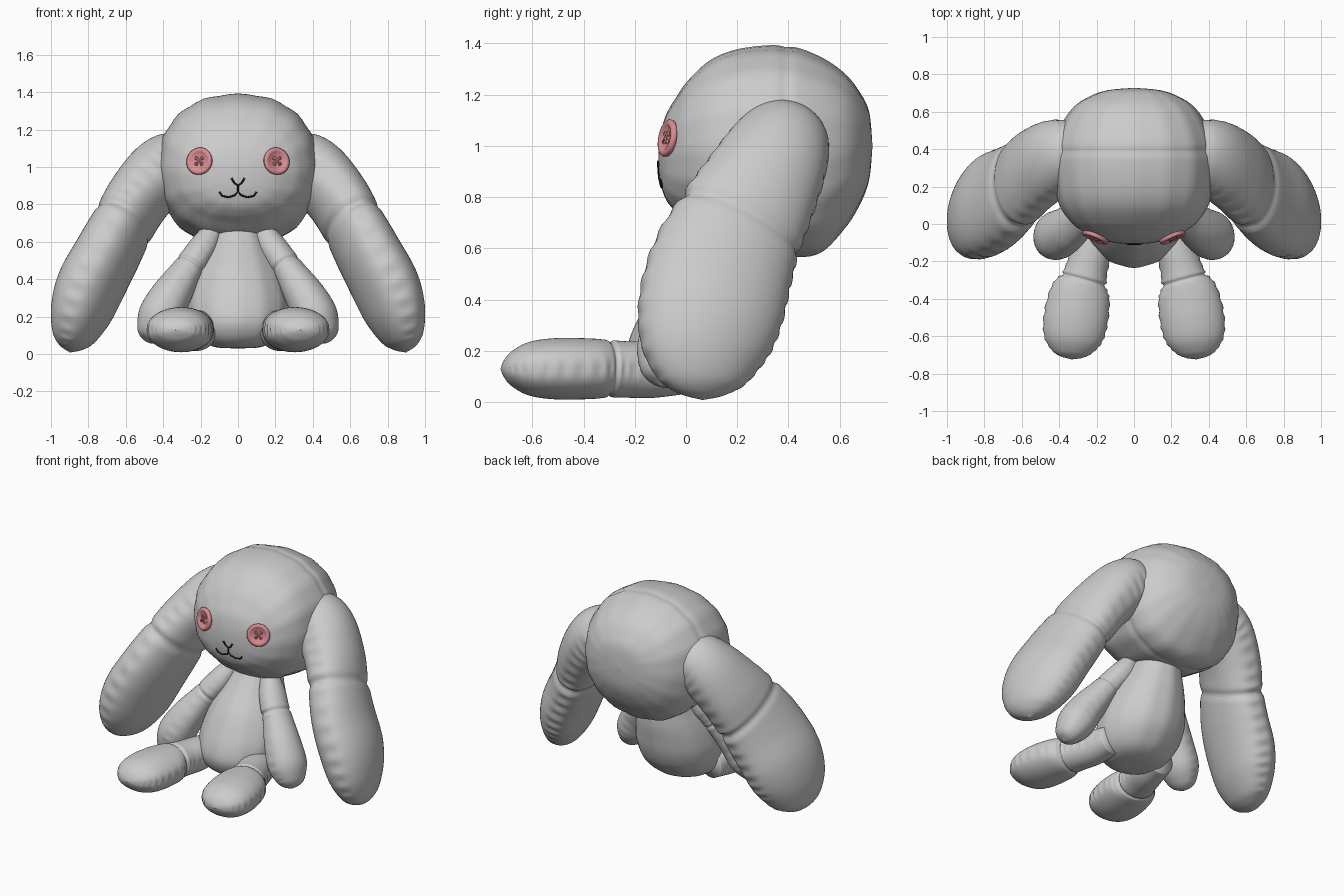
import bpy, bmesh, math
from mathutils import Vector, Matrix
from mathutils.bvhtree import BVHTree

if "Cube" in bpy.data.objects:
    bpy.data.objects.remove(bpy.data.objects["Cube"])

STEPS, RING = 10, 64


def material(name, rgb):
    m = bpy.data.materials.new(name)
    m.diffuse_color = (*rgb, 1)
    m.use_nodes = True
    m.node_tree.nodes["Principled BSDF"].inputs["Base Color"].default_value = m.diffuse_color
    return m


def spline(pts, u):
    """Catmull-Rom value through a list of tuples at parameter u."""
    i = min(int(u), len(pts) - 2)
    t = u - i
    p = [pts[max(0, min(len(pts) - 1, i + k))] for k in (-1, 0, 1, 2)]
    return [0.5 * (2 * b + (c - a) * t + (2 * a - 5 * b + 4 * c - d) * t * t
                   + (3 * b - a - 3 * c + d) * t ** 3) for a, b, c, d in zip(*p)]


def stuffed(name, stations, wdir, axis=None, power=2.0, creases=(), scallop=0.0,
            pleats=0, side=1):
    """Cushion lofted through stations (x, y, z, half width, half thickness)."""
    bm = bmesh.new()
    n = (len(stations) - 1) * STEPS
    rows = [spline(stations, i / STEPS) for i in range(n + 1)]
    rings = []
    for i, (x, y, z, w, t) in enumerate(rows):
        u = i / STEPS
        if axis:
            a = Vector(axis)
        else:
            lo, hi = rows[max(0, i - 5)], rows[min(n, i + 5)]
            a = (Vector(hi[:3]) - Vector(lo[:3])).normalized()
        wd = Vector(wdir)
        wd = (wd - a * wd.dot(a)).normalized()
        td = a.cross(wd)
        dip = 1 - sum(d * math.exp(-((u - c) / 0.13) ** 2) for c, d in creases)
        ring = []
        for k in range(RING):
            th = 2 * math.pi * k / RING
            c, s = math.cos(th), math.sin(th)
            f = dip * (1 - scallop * math.exp(-(s / 0.3) ** 2) * abs(math.cos(math.pi * 2 * u)))
            if pleats:
                f *= 1 + 0.008 * math.cos(pleats * th)
            e = 2 / power
            cw = math.copysign(abs(c) ** e, c) * max(w, 0.002) * f
            ct = math.copysign(abs(s) ** e, s) * max(t, 0.002) * f
            p = Vector((x, y, z)) + wd * cw + td * ct
            ring.append(bm.verts.new((p.x * side, p.y, p.z)))
        rings.append(ring)
    for a, b in zip(rings, rings[1:]):
        for k in range(RING):
            j = (k + 1) % RING
            bm.faces.new((a[k], a[j], b[j], b[k]))
    bm.faces.new(rings[0])
    bm.faces.new(rings[-1])
    bmesh.ops.recalc_face_normals(bm, faces=bm.faces)
    return finish(name, bm)


def finish(name, bm, mat=None):
    me = bpy.data.meshes.new(name)
    bm.to_mesh(me)
    bm.free()
    for p in me.polygons:
        p.use_smooth = True
    ob = bpy.data.objects.new(name, me)
    bpy.context.collection.objects.link(ob)
    if mat:
        me.materials.append(mat)
    return ob


# Head: front and back panels joined by a seam ring
head = stuffed("head", [
    (0, -0.108, 0.95, 0.0, 0.0), (0, -0.102, 0.95, 0.09, 0.08),
    (0, -0.080, 0.955, 0.19, 0.16), (0, -0.040, 0.965, 0.27, 0.22),
    (0, 0.01, 0.98, 0.335, 0.275), (0, 0.10, 0.985, 0.395, 0.35),
    (0, 0.22, 0.99, 0.422, 0.388), (0, 0.39, 0.98, 0.428, 0.408),
    (0, 0.52, 0.965, 0.39, 0.382), (0, 0.62, 0.98, 0.325, 0.3),
    (0, 0.68, 0.99, 0.24, 0.215), (0, 0.715, 1.0, 0.14, 0.13),
    (0, 0.728, 1.0, 0.0, 0.0)],
    (1, 0, 0), axis=(0, 1, 0), power=2.25, creases=[(7, 0.015)], pleats=16)

# Body: pear-shaped torso leaning back, belly low at the front
stuffed("body", [
    (0, 0.0, 0.03, 0.0, 0.0), (0, 0.0, 0.035, 0.11, 0.10),
    (0, 0.005, 0.06, 0.18, 0.175), (0, 0.015, 0.11, 0.23, 0.23),
    (0, 0.035, 0.18, 0.26, 0.268), (0, 0.065, 0.27, 0.268, 0.275),
    (0, 0.10, 0.37, 0.25, 0.26), (0, 0.135, 0.46, 0.22, 0.238),
    (0, 0.175, 0.55, 0.18, 0.20), (0, 0.215, 0.64, 0.145, 0.165),
    (0, 0.24, 0.74, 0.10, 0.12)],
    (1, 0, 0), axis=(0, 0, 1), pleats=12)

EAR = [
    (0.29, 0.385, 1.03, 0.16, 0.155), (0.36, 0.375, 1.005, 0.19, 0.18),
    (0.44, 0.345, 0.945, 0.215, 0.18), (0.54, 0.28, 0.82, 0.24, 0.17),
    (0.615, 0.21, 0.69, 0.262, 0.162), (0.70, 0.14, 0.53, 0.288, 0.17),
    (0.79, 0.095, 0.36, 0.292, 0.175), (0.845, 0.07, 0.21, 0.26, 0.155),
    (0.88, 0.065, 0.09, 0.185, 0.11), (0.893, 0.065, 0.035, 0.10, 0.06),
    (0.898, 0.065, 0.008, 0.0, 0.0)]
ARM = [
    (0.13, 0.15, 0.67, 0.05, 0.05), (0.18, 0.11, 0.58, 0.085, 0.075),
    (0.235, 0.06, 0.50, 0.095, 0.08), (0.28, 0.03, 0.435, 0.10, 0.085),
    (0.36, -0.03, 0.31, 0.122, 0.108), (0.42, -0.065, 0.20, 0.13, 0.115),
    (0.46, -0.085, 0.12, 0.10, 0.085), (0.477, -0.095, 0.08, 0.06, 0.05),
    (0.485, -0.10, 0.065, 0.0, 0.0)]
LEG = [
    (0.20, 0.02, 0.125, 0.09, 0.09), (0.22, -0.12, 0.125, 0.108, 0.108),
    (0.25, -0.23, 0.127, 0.115, 0.11), (0.268, -0.30, 0.13, 0.13, 0.112),
    (0.287, -0.37, 0.13, 0.165, 0.118), (0.31, -0.50, 0.13, 0.178, 0.12),
    (0.325, -0.61, 0.13, 0.163, 0.105), (0.331, -0.68, 0.13, 0.115, 0.068),
    (0.333, -0.71, 0.13, 0.065, 0.033), (0.334, -0.724, 0.13, 0.0, 0.0)]

red = material("button_red", (0.70, 0.27, 0.29))
black = material("thread_black", (0.01, 0.01, 0.01))
surface = BVHTree.FromPolygons([v.co for v in head.data.vertices],
                               [p.vertices[:] for p in head.data.polygons])


def on_face(x, z):
    return surface.ray_cast(Vector((x, -2, z)), Vector((0, 1, 0)))[0]


def button(name, side):
    """Lathed disc with raised rim, four eyelets and crossed thread."""
    bm = bmesh.new()
    prof = [(0, 0.006), (0.044, 0.006), (0.05, 0.012), (0.06, 0.014), (0.068, 0.012),
            (0.074, 0.004), (0.07, -0.012), (0, -0.014)]
    vs = [bm.verts.new((r, 0, h)) for r, h in prof]
    es = [bm.edges.new(e) for e in zip(vs, vs[1:])]
    bmesh.ops.spin(bm, geom=vs + es, cent=(0, 0, 0), axis=(0, 0, 1),
                   angle=2 * math.pi, steps=40)
    bmesh.ops.remove_doubles(bm, verts=bm.verts, dist=1e-5)
    for k in range(4):
        a = math.pi / 4 + k * math.pi / 2
        eyelet = Matrix.Translation((0.022 * math.cos(a), 0.022 * math.sin(a), 0.007))
        bmesh.ops.create_cone(bm, cap_ends=True, segments=16, radius1=0.011, radius2=0.008,
                              depth=0.006, matrix=eyelet)
    for a in (math.pi / 4, -math.pi / 4):
        m = (Matrix.Translation((0, 0, 0.011)) @ Matrix.Rotation(a, 4, 'Z')
             @ Matrix.Rotation(math.pi / 2, 4, 'Y'))
        bmesh.ops.create_cone(bm, cap_ends=True, segments=10, radius1=0.004,
                              radius2=0.004, depth=0.05, matrix=m)
    bmesh.ops.recalc_face_normals(bm, faces=bm.faces)
    n = Vector((0.38 * side, -0.9, 0.17)).normalized()
    pos = on_face(0.205 * side, 1.03) + n * 0.002
    bm.transform(Matrix.Translation(pos) @ n.to_track_quat('Z', 'Y').to_matrix().to_4x4())
    finish(name, bm, red)


# Paired parts
for side, label in ((-1, "left"), (1, "right")):
    stuffed(label + "_ear", EAR, (-0.25, 0.97, 0), creases=[(4, 0.07)], scallop=0.04, side=side)
    stuffed(label + "_arm", ARM, (0.1, 1, 0), creases=[(2.5, 0.1)], scallop=0.03, side=side)
    stuffed(label + "_leg", LEG, (1, 0, 0), creases=[(3, 0.1)], scallop=0.05, side=side)
    button(label + "_button_eye", side)

# Stitched nose and mouth laid on the face
cu = bpy.data.curves.new("stitched_mouth", 'CURVE')
cu.dimensions = '3D'
cu.bevel_depth = 0.005
cu.bevel_resolution = 2
for line in ([(-0.035, 0.94), (-0.02, 0.915), (0, 0.9), (0.02, 0.915), (0.035, 0.94)],
             [(0, 0.9), (0, 0.87)],
             [(-0.1, 0.868), (-0.085, 0.845), (-0.05, 0.838), (-0.015, 0.85), (0, 0.87),
              (0.015, 0.85), (0.05, 0.838), (0.085, 0.845), (0.1, 0.868)]):
    sp = cu.splines.new('POLY')
    sp.points.add(len(line) - 1)
    for p, (x, z) in zip(sp.points, line):
        p.co = (*(on_face(x, z) + Vector((0, -0.001, 0))), 1)
cu.materials.append(black)
bpy.context.collection.objects.link(bpy.data.objects.new("stitched_mouth", cu))
